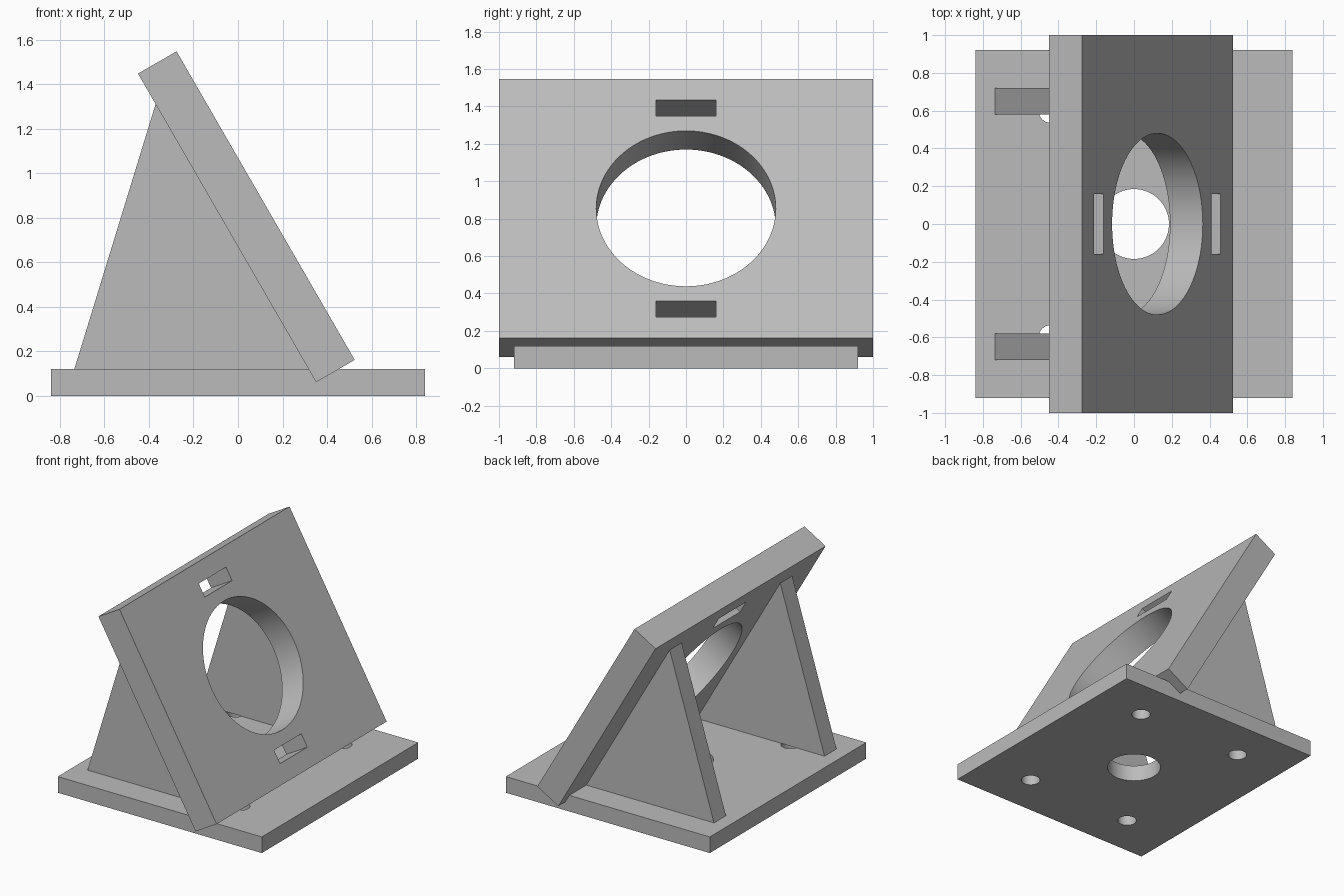
import bpy, bmesh, math
from mathutils import Matrix, Vector

cube = bpy.data.objects.get("Cube")
if cube:
    bpy.data.objects.remove(cube, do_unlink=True)

grey = bpy.data.materials.new("plain grey")
grey.use_nodes = True
grey.diffuse_color = (0.5, 0.5, 0.5, 1)
grey.node_tree.nodes["Principled BSDF"].inputs["Base Color"].default_value = (0.5, 0.5, 0.5, 1)


def rectangle(w, h, cx=0, cy=0):
    return [(cx + sx * w / 2, cy + sy * h / 2)
            for sx, sy in ((-1, -1), (1, -1), (1, 1), (-1, 1))]


def circle(r, cx=0, cy=0, sides=64):
    return [(cx + r * math.cos(math.tau * i / sides), cy + r * math.sin(math.tau * i / sides))
            for i in range(sides)]


def plate(name, loops, thickness, matrix):
    """Flat plate: the first loop is the outline, the others are through holes."""
    curve = bpy.data.curves.new(name, 'CURVE')
    curve.dimensions = '2D'
    curve.fill_mode = 'BOTH'
    curve.extrude = thickness / 2
    for loop in loops:
        spline = curve.splines.new('POLY')
        spline.points.add(len(loop) - 1)
        for point, (x, y) in zip(spline.points, loop):
            point.co = (x, y, 0, 1)
        spline.use_cyclic_u = True
    obj = bpy.data.objects.new(name, curve)
    bpy.context.collection.objects.link(obj)
    bpy.ops.object.select_all(action='DESELECT')
    bpy.context.view_layer.objects.active = obj
    obj.select_set(True)
    bpy.ops.object.convert(target='MESH')
    obj = bpy.context.view_layer.objects.active
    # Weld the caps to the walls
    bm = bmesh.new()
    bm.from_mesh(obj.data)
    bmesh.ops.remove_doubles(bm, verts=bm.verts, dist=0.0005)
    bmesh.ops.recalc_face_normals(bm, faces=bm.faces)
    bm.to_mesh(obj.data)
    bm.free()
    obj.data.materials.clear()
    obj.data.materials.append(grey)
    obj.matrix_world = matrix
    bpy.ops.object.shade_smooth_by_angle(angle=math.radians(30))
    return obj


# Base with a centre hole and four screw holes
base_top = 0.12
screws = [circle(0.065, sx * 0.44, sy * 0.6, 32) for sx in (-1, 1) for sy in (-1, 1)]
plate("base_plate", [rectangle(1.68, 1.84), circle(0.185)] + screws,
      base_top, Matrix.Translation((0, 0, base_top / 2)))

# Tilted panel with a large round opening and two slots
tilt = math.radians(60)
up = Vector((-math.cos(tilt), 0, math.sin(tilt)))
normal = Vector((math.sin(tilt), 0, math.cos(tilt)))
centre = Vector((0.0375, 0, 0.804))
turn = Matrix((Vector((0, 1, 0)), up, normal)).transposed().to_4x4()
slots = [rectangle(0.32, 0.1, 0, s * 0.62) for s in (-1, 1)]
plate("tilted_panel", [rectangle(2, 1.6), circle(0.48, sides=96)] + slots,
      0.2, Matrix.Translation(centre) @ turn)

# Triangular ribs that hold the panel from behind
back = centre - normal * 0.1


def panel_back(z):
    return (back.x - (z - back.z) / math.tan(tilt), z)


triangle = [(-0.735, base_top), panel_back(base_top), panel_back(1.31)]
for name, y in (("front_rib", -0.65), ("rear_rib", 0.65)):
    plate(name, [triangle], 0.14,
          Matrix.Translation((0, y, 0)) @ Matrix.Rotation(math.pi / 2, 4, 'X'))
